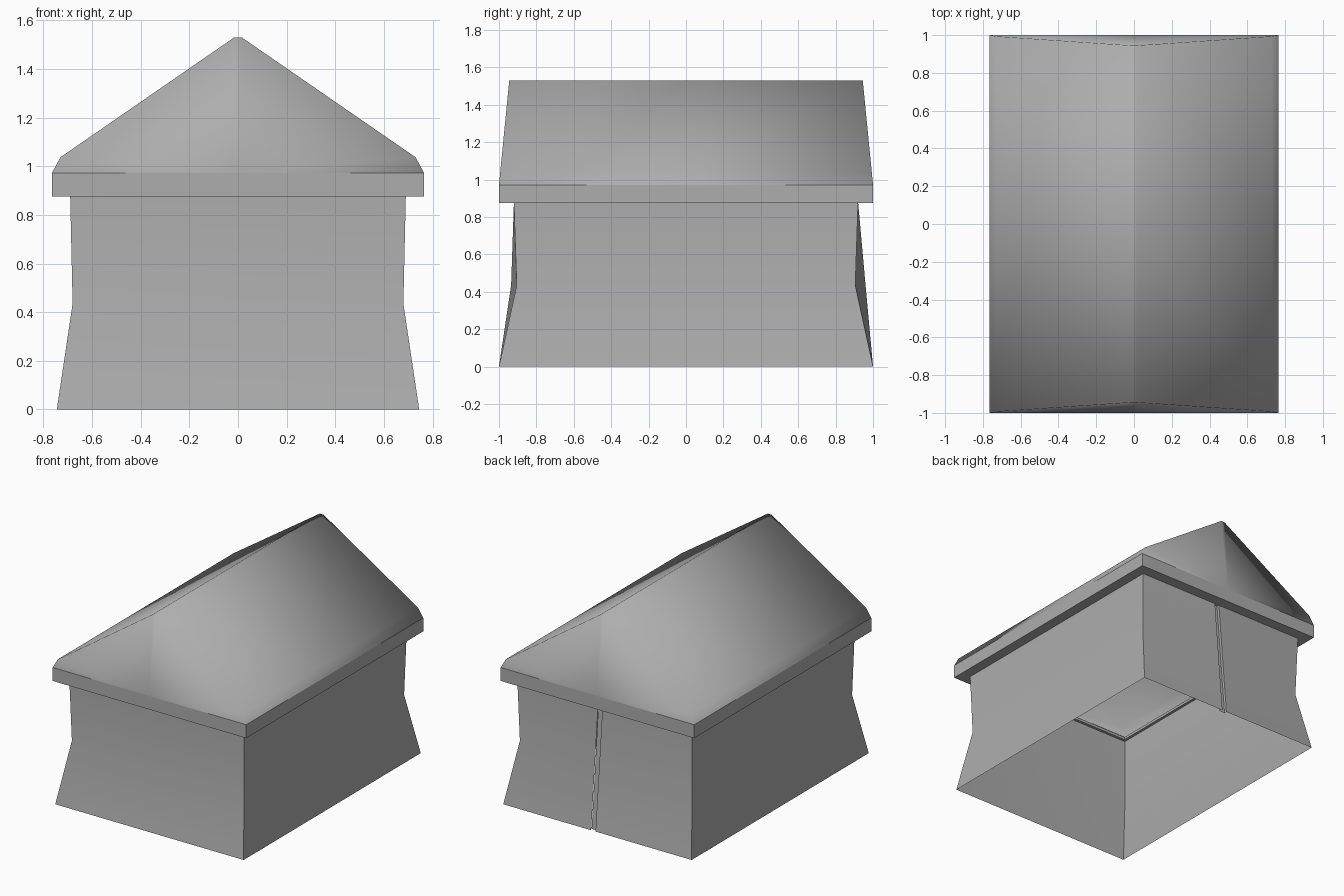
import bpy, bmesh
from math import radians

cube = bpy.data.objects.get("Cube")
if cube:
    bpy.data.objects.remove(cube, do_unlink=True)

canvas = bpy.data.materials.new("grey canvas")
canvas.use_nodes = True
GREY = (0.42, 0.42, 0.42, 1)
canvas.diffuse_color = GREY
canvas.node_tree.nodes["Principled BSDF"].inputs["Base Color"].default_value = GREY


def finish(name, bm, angle=None):
    """Turn a bmesh into a shaded object; no angle means fully smooth."""
    mesh = bpy.data.meshes.new(name)
    bm.to_mesh(mesh)
    bm.free()
    obj = bpy.data.objects.new(name, mesh)
    bpy.context.collection.objects.link(obj)
    mesh.materials.append(canvas)
    bpy.ops.object.select_all(action='DESELECT')
    obj.select_set(True)
    bpy.context.view_layer.objects.active = obj
    if angle is None:
        bpy.ops.object.shade_smooth()
    else:
        bpy.ops.object.shade_smooth_by_angle(angle=radians(angle))
    return obj


def loft(bm, rows, closed=False):
    """Join rows of points with quads."""
    rows = [[bm.verts.new(p) for p in row] for row in rows]
    count = len(rows[0])
    for low, high in zip(rows, rows[1:]):
        for i in range(count if closed else count - 1):
            j = (i + 1) % count
            bm.faces.new((low[i], low[j], high[j], high[i]))
    return rows


# Walls: corner x, corner y, front centre y, back centre y at each height
LEVELS = [(0, 0.745, 1.0, 1.0, 1.0),
          (0.435, 0.68, 0.905, 0.935, 0.96),
          (0.88, 0.69, 0.92, 0.92, 0.92)]
SLIT_START, SLIT_END = 0.015, 0.05
bm = bmesh.new()
loft(bm, [[(SLIT_START, by, z), (-x, y, z), (-x, -y, z), (0, -fy, z),
           (x, -y, z), (x, y, z), (SLIT_END, by, z)]
          for z, x, y, fy, by in LEVELS])
finish("tent_walls", bm, 30)

# Overlapping flap just behind the slit in the back wall
bm = bmesh.new()
loft(bm, [[(SLIT_END + 0.01, by - 0.02, z), (SLIT_START, by - 0.02, z),
           (SLIT_START, by, z)] for z, x, y, fy, by in LEVELS])
finish("door_flap", bm, 30)

# Roof: eave, shoulder and narrow ridge, with gables leaning inward
EAVE, RIDGE, LEAN = 0.972, 1.53, 0.055
half = [(0.765, EAVE), (0.73, 1.037), (0.015, RIDGE)]
profile = half + [(-x, z) for x, z in reversed(half)]
bm = bmesh.new()
rows = loft(bm, [[(x, side * (1 - LEAN * (z - EAVE) / (RIDGE - EAVE)), z)
                  for x, z in profile] for side in (-1, 0, 1)])
for row, y in ((rows[0], -1), (rows[-1], 1)):
    middle = bm.verts.new((0, y, EAVE))
    for a, b in zip(row, row[1:]):
        bm.faces.new((a, b, middle))
bmesh.ops.recalc_face_normals(bm, faces=bm.faces)
finish("tent_roof", bm)


# Valance: a straight band, turned in underneath to a lip inside the walls
def rectangle(x, y, z):
    return [(-x, -y, z), (x, -y, z), (x, y, z), (-x, y, z)]


bm = bmesh.new()
loft(bm, [rectangle(0.67, 0.9, 0.895), rectangle(0.67, 0.9, 0.876),
          rectangle(0.765, 1, 0.876), rectangle(0.765, 1, EAVE)], closed=True)
finish("valance", bm, 30)
